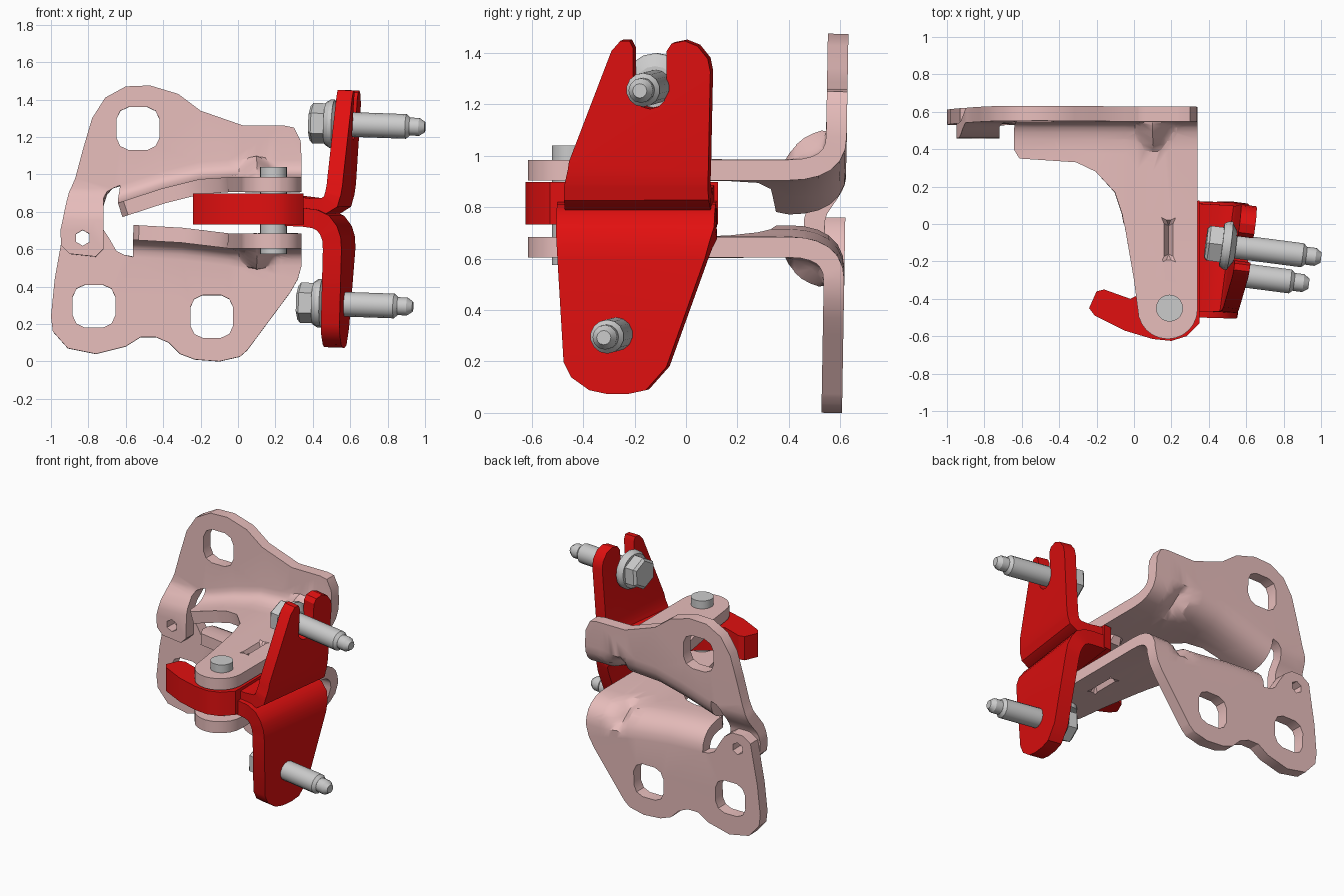
import bpy, bmesh, math
from mathutils import Vector, Matrix

if "Cube" in bpy.data.objects:
    bpy.data.objects.remove(bpy.data.objects["Cube"])


def material(name, color):
    m = bpy.data.materials.new(name)
    m.diffuse_color = color
    m.use_nodes = True
    m.node_tree.nodes["Principled BSDF"].inputs["Base Color"].default_value = m.diffuse_color
    return m


PINK = material("pink_paint", (0.80, 0.51, 0.50, 1))
RED = material("red_paint", (0.75, 0.005, 0.005, 1))


def lerp(table, t):
    """Piecewise-linear lookup; rows are (t, value)."""
    for (a, p), (b, q) in zip(table, table[1:]):
        if t <= b:
            return p + (q - p) * (t - a) / (b - a)
    return table[-1][1]


def finish(name, bm, mat=None, thick=0):
    me = bpy.data.meshes.new(name)
    bm.to_mesh(me)
    bm.free()
    ob = bpy.data.objects.new(name, me)
    bpy.context.collection.objects.link(ob)
    if mat:
        me.materials.append(mat)
    bpy.ops.object.select_all(action='DESELECT')
    bpy.context.view_layer.objects.active = ob
    ob.select_set(True)
    if thick:
        mod = ob.modifiers.new("thickness", 'SOLIDIFY')
        mod.thickness, mod.offset, mod.use_even_offset = thick, 0, True
        bpy.ops.object.modifier_apply(modifier=mod.name)
    bpy.ops.object.shade_smooth_by_angle(angle=math.radians(32))
    return ob


def sheet(name, parts, thick, mat):
    """Bent sheet metal: fill flat outlines with holes, slice, bend, weld, thicken."""
    bm = bmesh.new()
    for loops, ucuts, vcuts, bend in parts:
        flat = bmesh.new()
        for loop in loops:
            vs = [flat.verts.new((u, v, 0)) for u, v in loop]
            for a, b in zip(vs, vs[1:] + vs[:1]):
                flat.edges.new((a, b))
        bmesh.ops.triangle_fill(flat, use_beauty=True, edges=flat.edges[:], normal=(0, 0, 1))
        for cuts, axis in ((ucuts, Vector((1, 0, 0))), (vcuts, Vector((0, 1, 0)))):
            for c in cuts:
                bmesh.ops.bisect_plane(flat, geom=flat.verts[:] + flat.edges[:] + flat.faces[:],
                                       dist=1e-5, plane_co=axis * c, plane_no=axis)
        new = {v: bm.verts.new(bend(v.co.x, v.co.y)) for v in flat.verts}
        for f in flat.faces:
            bm.faces.new([new[v] for v in f.verts])
        flat.free()
    bmesh.ops.remove_doubles(bm, verts=bm.verts[:], dist=0.0008)
    bmesh.ops.recalc_face_normals(bm, faces=bm.faces[:])
    return finish(name, bm, mat, thick)


def hole(cx, cy, r, n=12, power=0.65):
    out = []
    for i in range(n):
        a = math.tau * (i + 0.5) / n
        c, s = math.cos(a), math.sin(a)
        out.append((cx + r * math.copysign(abs(c) ** power, c),
                    cy + r * math.copysign(abs(s) ** power, s)))
    return out


# Pink body bracket: two plates, each folding into a pivot arm
PIVOT = (0.19, -0.45)
BEND, END = 0.40, 0.62
SLOT_X, SLOT_Y = (0.14, 0.165, 0.205, 0.23), (-0.21, -0.18, 0.01, 0.04)


def plate_y(z):
    return 0.567 + 0.017 * z


def bracket(name, heights, side, rim, holes):
    xl = heights[0][0]
    xcuts = [x for x, _ in heights[1:-1]] + list(SLOT_X) + [0.02, 0.06, 0.1]

    def fold_z(x):
        return lerp(heights, x) + 0.13 * side

    def arm(x, v):
        z, y = lerp(heights, x), v
        if SLOT_X[1] - .001 < x < SLOT_X[2] + .001 and SLOT_Y[1] - .001 < v < SLOT_Y[2] + .001:
            z -= 0.05 * side                      # pressed stiffening slot
        if v > BEND:
            t = (v - BEND) / (END - BEND)
            zb = fold_z(x)
            yp = plate_y(zb)
            y = (1 - t) ** 2 * BEND + (1 - (1 - t) ** 2) * yp
            bump = 0.05 * max(0, 1 - abs(x - 0.1) / 0.085) * 4 * t * (1 - t)
            y -= bump                             # corner gusset
            z += t * t * (zb - z) + bump * side
        return x, y, z

    def plate(x, z):
        y = plate_y(z)
        if side > 0:                              # strip jogs forward over the lower plate
            k = min(1, max(0, (0.92 - z) / 0.17))
            y -= 0.08 * k * k * (3 - 2 * k)
        return x, y, z

    arc = [(0.18 + 0.16 * math.cos(a), -0.455 + 0.16 * math.sin(a))
           for a in (math.pi * (1 + i / 12) for i in range(13))]
    outline = [(xl, END), (xl, 0.40), (xl + 0.03, 0.35), (-0.3, 0.33), (-0.2, 0.28), (-0.1, 0.17),
               (-0.06, 0.05), (0, -0.3)] + arc + [(0.34, END)]
    fold = [(x, fold_z(x)) for x in [h[0] for h in heights]]
    bends = [BEND + (END - BEND) * i / 6 for i in range(6)]
    sheet(name, [([outline], xcuts, list(SLOT_Y) + bends, arm),
                 ([fold + rim] + holes, xcuts, [0.92, 0.88, 0.835, 0.79, 0.75], plate)], 0.08, PINK)


RIVET = hole(-0.83, 0.66, 0.042, 6, 1)
bracket("upper_body_bracket",
        [(-0.63, 0.81), (-0.4, 0.885), (-0.2, 0.935), (-0.05, 0.945), (0.34, 0.945)], 1,
        [(0.335, 1.18), (0.30, 1.25), (0.25, 1.26), (0.03, 1.26), (-0.2, 1.34), (-0.32, 1.43),
         (-0.47, 1.475), (-0.60, 1.47), (-0.71, 1.41), (-0.78, 1.30), (-0.83, 1.13), (-0.87, 0.98),
         (-0.90, 0.90), (-0.95, 0.70), (-0.945, 0.62), (-0.90, 0.575), (-0.76, 0.56), (-0.72, 0.60),
         (-0.72, 0.85), (-0.70, 0.90), (-0.67, 0.925)],
        [hole(-0.535, 1.245, 0.118), RIVET])
bracket("lower_body_bracket",
        [(-0.56, 0.69), (-0.3, 0.675), (-0.05, 0.645), (0.34, 0.645)], -1,
        [(0.32, 0.44), (0.28, 0.37), (0.05, 0.06), (0.01, 0.025), (-0.1, 0), (-0.23, 0.01),
         (-0.31, 0.04), (-0.37, 0.10), (-0.44, 0.13), (-0.52, 0.13), (-0.6, 0.08), (-0.76, 0.04),
         (-0.91, 0.07), (-0.99, 0.16), (-1, 0.24), (-0.98, 0.44), (-0.93, 0.72), (-0.87, 0.76),
         (-0.79, 0.76), (-0.73, 0.72), (-0.69, 0.66), (-0.65, 0.59), (-0.61, 0.57)],
        [hole(-0.77, 0.295, 0.117), hole(-0.14, 0.24, 0.117), RIVET])

# Red door bracket: swing bar plus an upper and a lower flange
sheet("swing_bar", [([[(-0.24, -0.45), (-0.2, -0.36), (-0.16, -0.35), (-0.02, -0.4), (0.06, -0.36),
                       (0.15, -0.29), (0.22, -0.2), (0.26, -0.05), (0.29, 0.12), (0.35, 0.125),
                       (0.35, -0.53), (0.28, -0.6), (0.2, -0.625), (0.1, -0.615), (-0.05, -0.57),
                       (-0.21, -0.49)]], [], [], lambda x, y: (x, y, 0.815))], 0.165, RED)


def flange(name, path, outline, thick):
    xs = [(v, x) for v, x, z in path]
    zs = [(v, z) for v, x, z in path]
    sheet(name, [([outline], [], [p[0] for p in path[1:-1]],
                  lambda y, v: (lerp(xs, v) + 0.13 * (y + 0.15), y, lerp(zs, v)))], thick, RED)


notch = [(-0.135 + 0.065 * math.cos(a), 1.25 + 0.065 * math.sin(a))
         for a in (math.pi * (1 + i / 6) for i in range(7))]
flange("upper_door_flange",
       [(0.5, 0.3, 0.845), (0.62, 0.42, 0.83), (0.72, 0.5, 0.832), (0.8, 0.537, 0.855),
        (0.87, 0.55, 0.9), (0.95, 0.557, 0.95), (1.45, 0.588, 1.45)],
       [(-0.47, 0.5), (-0.47, 0.85), (-0.45, 0.98), (-0.285, 1.41), (-0.25, 1.45), (-0.215, 1.45),
        (-0.2, 1.42)] + notch + [(-0.07, 1.41), (-0.05, 1.44), (0, 1.45), (0.05, 1.43),
                                 (0.09, 1.38), (0.1, 1.33), (0.09, 0.85), (0.11, 0.5)], 0.085)
flange("lower_door_flange",
       [(0.07, 0.53, 0.07), (0.6, 0.548, 0.6), (0.66, 0.545, 0.655), (0.72, 0.53, 0.7),
        (0.78, 0.5, 0.74), (0.84, 0.455, 0.762), (0.9, 0.4, 0.77), (1.0, 0.3, 0.775)],
       [(-0.5, 1.0), (-0.5, 0.7), (-0.47, 0.2), (-0.44, 0.14), (-0.37, 0.09), (-0.3, 0.075),
        (-0.22, 0.075), (-0.15, 0.09), (-0.07, 0.18), (0.08, 0.6), (0.115, 0.72), (0.12, 1.0)], 0.1)


# Bolts and hinge pin as stacked turned sections (start, end, radius, radius, sides)
def turned(name, start, direction, sections):
    d = Vector(direction).normalized()
    rot = d.to_track_quat('Z', 'Y').to_matrix().to_4x4()
    bm = bmesh.new()
    for a, b, r0, r1, n in sections:
        at = Matrix.Translation(Vector(start) + d * (a + b) / 2) @ rot
        bmesh.ops.create_cone(bm, cap_ends=True, segments=n, radius1=r0, radius2=r1,
                              depth=b - a, matrix=at)
    finish(name, bm)


BOLT = [(0, 0.015, 0.09, 0.108, 6), (0.015, 0.1, 0.108, 0.108, 6), (0.085, 0.11, 0.115, 0.13, 16),
        (0.11, 0.13, 0.13, 0.13, 16), (0.13, 0.16, 0.125, 0.08, 16), (0.15, 0.52, 0.066, 0.066, 14),
        (0.52, 0.54, 0.066, 0.048, 14), (0.54, 0.59, 0.048, 0.048, 12), (0.59, 0.62, 0.048, 0.028, 12)]
for label, start in (("upper_bolt", (0.385, -0.1, 1.275)), ("lower_bolt", (0.32, -0.24, 0.315))):
    turned(label, start, (0.615, -0.08, -0.022), BOLT)
turned("hinge_pin", (*PIVOT, 0.575), (0, 0, 1), [(0, 0.465, 0.072, 0.072, 20)])
